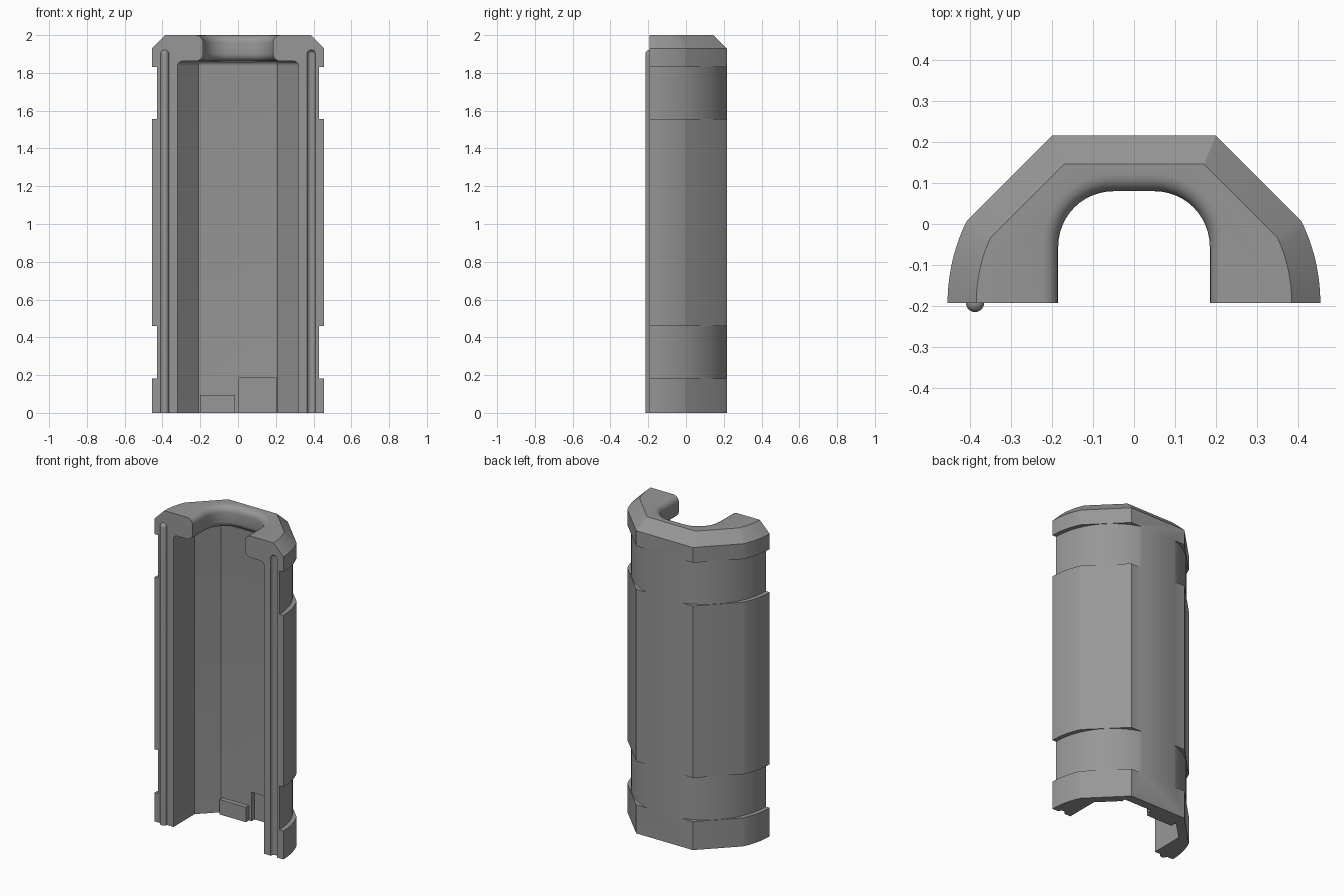
import bpy, bmesh, math
from math import sin, cos, pi, sqrt

if "Cube" in bpy.data.objects:
    bpy.data.objects.remove(bpy.data.objects["Cube"])

CUT = -0.193          # y of the flat split face, also the axis of the round outside
grey = bpy.data.materials.new("mid grey")
grey.diffuse_color = (0.31, 0.31, 0.31, 1)
grey.use_nodes = True
grey.node_tree.nodes["Principled BSDF"].inputs["Base Color"].default_value = grey.diffuse_color


def loft(name, rings):
    """Solid skinned through closed rings of equal point count."""
    bm = bmesh.new()
    loops = [[bm.verts.new(p) for p in ring] for ring in rings]
    n = len(loops[0])
    for a, b in zip(loops, loops[1:]):
        for i in range(n):
            j = (i + 1) % n
            bm.faces.new((a[i], a[j], b[j], b[i]))
    bm.faces.new(loops[0])
    bm.faces.new(loops[-1])
    bmesh.ops.recalc_face_normals(bm, faces=bm.faces[:])
    mesh = bpy.data.meshes.new(name)
    bm.to_mesh(mesh)
    bm.free()
    ob = bpy.data.objects.new(name, mesh)
    bpy.context.collection.objects.link(ob)
    return ob


def activate(ob):
    bpy.ops.object.select_all(action='DESELECT')
    ob.select_set(True)
    bpy.context.view_layer.objects.active = ob


def cut(ob, cutter):
    cutter.hide_render = True
    activate(ob)
    mod = ob.modifiers.new("cut", 'BOOLEAN')
    mod.operation, mod.solver, mod.object = 'DIFFERENCE', 'EXACT', cutter
    bpy.ops.object.modifier_apply(modifier=mod.name)
    bpy.data.objects.remove(cutter)


def finish(ob):
    ob.data.materials.clear()
    ob.data.materials.append(grey)
    activate(ob)
    bpy.ops.object.shade_smooth_by_angle(angle=math.radians(30))


def mirrored(half, z):
    """Right-hand half outline, front to back, closed with its mirror image."""
    return [(x, y, z) for x, y in half] + [(-x, y, z) for x, y in reversed(half)]


def outer(d, z):
    """Outside outline inset by d: round sides, 45 degree corners, flat back."""
    r, back = 0.455 - d, 0.216 - d
    k = 0.416 - sqrt(2) * d - CUT
    v = (k - sqrt(2 * r * r - k * k)) / 2
    end = math.asin(v / r)
    half = [(r * cos(end * i / 10), CUT + r * sin(end * i / 10)) for i in range(11)]
    half.append((k + CUT - back, back))
    return mirrored(half, z)


def cavity(w, z):
    """Inside outline inset by w, open to the front."""
    return mirrored([(0.32 - w, -0.4), (0.32 - w, 0.02 - 0.414 * w),
                     (0.21 - 0.414 * w, 0.13 - w)], z)


def mouth(o, z):
    """U-shaped opening widened by o."""
    r = 0.135 + o
    half = [(0.05 + r, -0.4)]
    half += [(0.05 + r * cos(pi * i / 24), -0.055 + r * sin(pi * i / 24)) for i in range(13)]
    return mirrored(half, z)


def circle(x, y, r, z, n=24):
    return [(x + r * cos(2 * pi * i / n), y + r * sin(2 * pi * i / n), z) for i in range(n)]


def rod(name, x, r, bottom):
    """Upright rod with a domed top."""
    dome = [circle(x, CUT, r * cos(a), 1.9 + r * sin(a))
            for a in [pi / 2 * i / 6.2 for i in range(7)]]
    return loft(name, [circle(x, CUT, r, bottom)] + dome)


def block(name, x0, x1, y0, y1, z0, z1):
    return loft(name, [[(x0, y0, z), (x1, y0, z), (x1, y1, z), (x0, y1, z)] for z in (z0, z1)])


# Half shell with chamfered top
shell = loft("half_shell", [outer(0, 0), outer(0, 1.93), outer(0.07, 2.0)])

# Inner cavity with a filleted ceiling
f = 0.025
steps = [pi / 2 * i / 5 for i in range(6)]
cut(shell, loft("cavity_cutter", [cavity(0, -0.1)] + [
    cavity(f * (1 - cos(a)), 1.862 - f + f * sin(a)) for a in steps]))

# Mouth with a rolled lip
f, low, high = 0.04, 1.862, 2.0
lip = [mouth(f, low - 0.012)]
lip += [mouth(f * (1 - sin(a)), low + f * (1 - cos(a))) for a in steps]
lip += [mouth(f * (1 - cos(a)), high - f + f * sin(a)) for a in steps]
lip += [mouth(f, high + 0.05)]
cut(shell, loft("mouth_cutter", lip))

# Two round bands turned into the outside
for z0, z1 in ((0.182, 0.46), (1.557, 1.832)):
    ring = loft("band_cutter", [circle(0, CUT, 0.7, z, 96) for z in (z0, z1)])
    core = loft("band_core", [circle(0, CUT, 0.428, z, 96) for z in (z0 - 0.1, z1 + 0.1)])
    cut(ring, core)
    cut(shell, ring)

# Sealing groove and latch recess
cut(shell, rod("groove_cutter", 0.388, 0.022, -0.1))
cut(shell, block("recess_cutter", 0.005, 0.203, 0.05, 0.16, -0.1, 0.185))
finish(shell)

# Sealing ridge and latch tab
finish(rod("sealing_ridge", -0.388, 0.022, 0))
finish(block("latch_tab", -0.2, -0.015, 0.1, 0.15, 0, 0.095))
